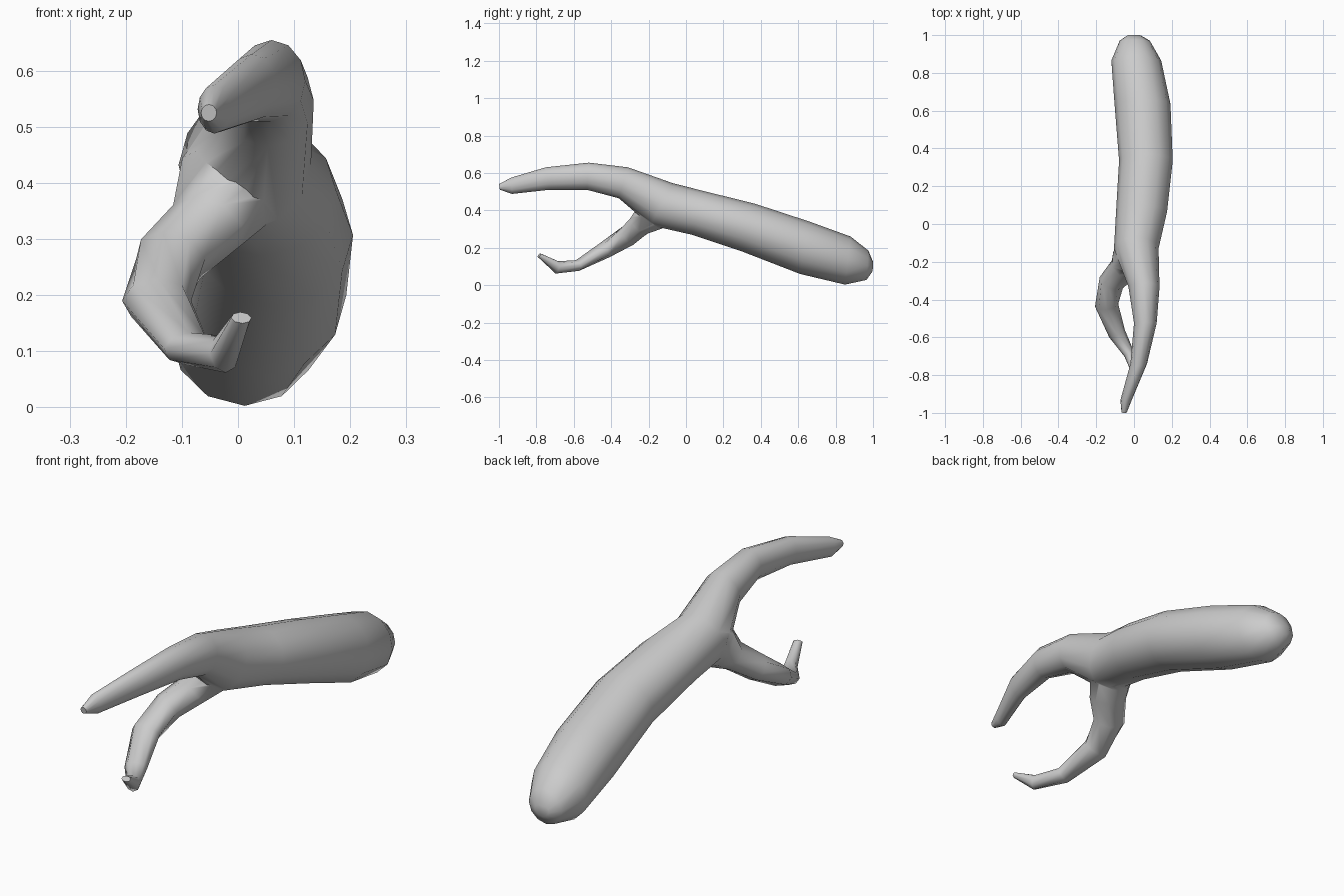
import bpy, bmesh, math
from mathutils import Vector as V

if "Cube" in bpy.data.objects:
    bpy.data.objects.remove(bpy.data.objects["Cube"])


def loft(name, rings, sides):
    """Closed tube through rings given as (centre, half axis u, half axis v)."""
    bm = bmesh.new()
    loops = []
    for c, u, v in rings:
        loops.append([bm.verts.new(c + u * math.cos(2 * math.pi * i / sides)
                                   + v * math.sin(2 * math.pi * i / sides))
                      for i in range(sides)])
    for a, b in zip(loops, loops[1:]):
        for i in range(sides):
            j = (i + 1) % sides
            bm.faces.new((a[i], a[j], b[j], b[i]))
    bm.faces.new(loops[0])
    bm.faces.new(loops[-1])
    bmesh.ops.recalc_face_normals(bm, faces=bm.faces[:])
    me = bpy.data.meshes.new(name)
    bm.to_mesh(me)
    bm.free()
    ob = bpy.data.objects.new(name, me)
    bpy.context.collection.objects.link(ob)
    return ob


# Main limb with upper finger: top y, top z, bottom y, bottom z, centre x, half width
profile = [
    (-1.0, .54, -.995, .51, -.052, .014),
    (-.935, .575, -.93, .488, -.042, .03),
    (-.75, .63, -.73, .51, .025, .044),
    (-.52, .655, -.53, .51, .06, .06),
    (-.31, .63, -.36, .465, .053, .082),
    (-.07, .545, -.19, .32, .012, .118),
    (.10, .502, .03, .27, .04, .135),
    (.37, .435, .30, .18, .063, .142),
    (.66, .34, .61, .06, .045, .148),
    (.88, .26, .85, .003, .012, .132),
    (.975, .185, .965, .028, .004, .08),
    (1.0, .125, .998, .075, 0, .035),
]
rings = []
for ty, tz, by, bz, cx, hw in profile:
    rings.append((V((cx, (ty + by) / 2, (tz + bz) / 2)),
                  V((hw, 0, 0)), V((0, (ty - by) / 2, (tz - bz) / 2))))
body = loft("limb_and_upper_finger", rings, 12)

# Lower finger: centre, half width sideways, half thickness
path = [
    (.01, -.08, .43, .09, .10),
    (-.025, -.185, .385, .092, .10),
    (-.055, -.24, .325, .078, .064),
    (-.12, -.31, .265, .068, .058),
    (-.145, -.43, .19, .062, .046),
    (-.09, -.58, .105, .046, .03),
    (-.025, -.69, .095, .028, .034),
    (.006, -.785, .16, .019, .012),
]
pts = [V(p[:3]) for p in path]
rings = []
for i, p in enumerate(path):
    t = (pts[min(i + 1, len(pts) - 1)] - pts[max(i - 1, 0)]).normalized()
    side = t.cross(V((0, 0, 1))).normalized()
    rings.append((pts[i], side * p[3], side.cross(t) * p[4]))
finger = loft("lower_finger", rings, 8)

# Join both into one skin
mod = body.modifiers.new("join", 'BOOLEAN')
mod.operation = 'UNION'
mod.solver = 'EXACT'
mod.object = finger
bpy.context.view_layer.objects.active = body
body.select_set(True)
bpy.ops.object.modifier_apply(modifier="join")
bpy.data.objects.remove(finger)
body.name = "forked_claw"
bpy.ops.object.shade_smooth_by_angle(angle=math.radians(60))
